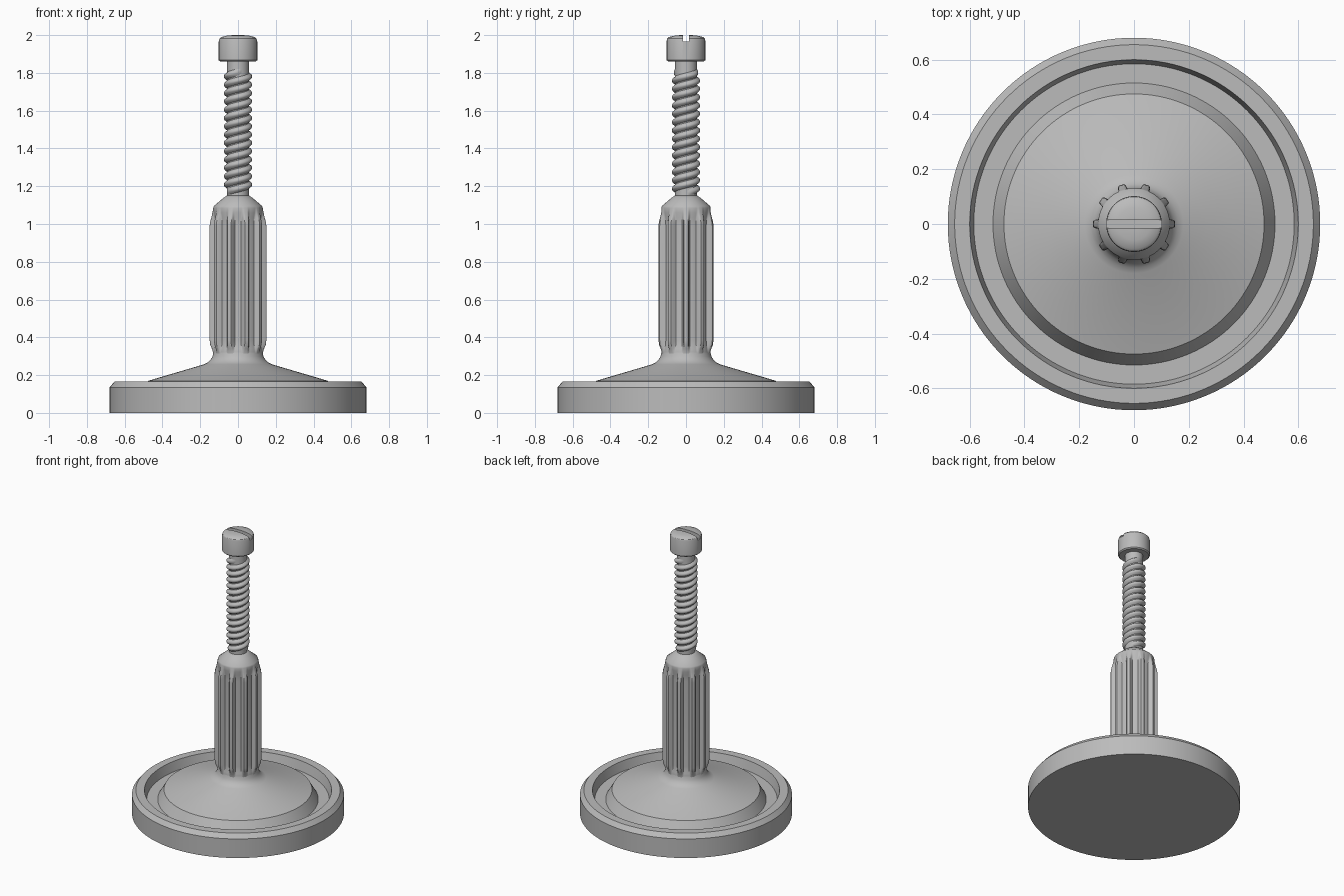
import bpy
import bmesh
from math import sin, cos, pi, tau, radians

old = bpy.data.objects.get("Cube")
if old:
    bpy.data.objects.remove(old)

grey = bpy.data.materials.new("plain grey")
grey.use_nodes = True
grey.diffuse_color = (0.5, 0.5, 0.5, 1)
grey.node_tree.nodes["Principled BSDF"].inputs["Base Color"].default_value = (0.5, 0.5, 0.5, 1)


def finish(bm, name, sharp=30):
    """Clean the mesh, smooth it with sharp creases and add it to the scene."""
    bmesh.ops.remove_doubles(bm, verts=bm.verts, dist=1e-5)
    bmesh.ops.recalc_face_normals(bm, faces=bm.faces)
    for f in bm.faces:
        f.smooth = True
    for e in bm.edges:
        if len(e.link_faces) == 2:
            e.smooth = e.calc_face_angle(0) < radians(sharp)
    me = bpy.data.meshes.new(name)
    bm.to_mesh(me)
    bm.free()
    me.materials.append(grey)
    ob = bpy.data.objects.new(name, me)
    bpy.context.scene.collection.objects.link(ob)
    return ob


def bridge(bm, a, b, closed=True):
    n = len(a)
    for i in range(n if closed else n - 1):
        j = (i + 1) % n
        bm.faces.new((a[i], a[j], b[j], b[i]))


def lathe(name, profile, segments=96, bump=lambda angle: 0, sharp=30):
    """Revolve (radius, z, rib height) rows; bump spreads the rib height around."""
    bm = bmesh.new()
    rings = []
    for row in profile:
        r, z = row[:2]
        rib = row[2] if len(row) > 2 else 0
        ring = []
        for i in range(segments):
            a = tau * i / segments
            rad = r + rib * bump(a)
            ring.append(bm.verts.new((rad * cos(a), rad * sin(a), z)))
        rings.append(ring)
    for a, b in zip(rings, rings[1:]):
        bridge(bm, a, b)
    return finish(bm, name, sharp)


# Foot: rimmed disc with a groove, rising into a flared cone
lathe("foot", [
    (0, 0), (0.68, 0), (0.68, 0.135), (0.655, 0.165), (0.6, 0.165),
    (0.585, 0.1), (0.515, 0.1), (0.475, 0.17), (0.18, 0.257),
    (0.16, 0.267), (0.145, 0.281), (0.135, 0.298), (0.13, 0.32), (0, 0.32)], 128)

# Grip: ten straight ribs fading out at both ends
RIBS = 10


def rib_shape(angle):
    step = tau / RIBS
    d = abs((angle + step / 2) % step - step / 2)
    t = min(max((radians(9.5) - d) / radians(5), 0), 1)
    return t * t * (3 - 2 * t)


lathe("ribbed_grip", [
    (0, 0.3, 0), (0.13, 0.3, 0), (0.13, 0.32, 0.002), (0.127, 0.34, 0.011),
    (0.123, 0.36, 0.024), (0.121, 0.385, 0.029), (0.121, 0.99, 0.029),
    (0.122, 1.01, 0.026), (0.125, 1.035, 0.016), (0.129, 1.06, 0.006),
    (0.131, 1.085, 0), (0.128, 1.095, 0), (0.075, 1.14, 0),
    (0.06, 1.15, 0), (0, 1.15, 0)], 180, rib_shape, 35)

# Screw shank
ROOT, CREST = 0.058, 0.075
lathe("screw_shank", [(0, 1.14), (ROOT, 1.14), (ROOT, 1.87), (0, 1.87)], 48)

# Two-start thread wound around the shank
PITCH, STARTS, STEPS = 0.044, 2, 40
LEAD = PITCH * STARTS
BOTTOM, TOP = 1.165, 1.81
bm = bmesh.new()
section = [(-0.47, 0), (-0.2, 0.85), (0, 1), (0.2, 0.85), (0.47, 0)]
total = int((TOP - BOTTOM) / LEAD * STEPS)
for s in range(STARTS):
    previous = None
    for k in range(total + 1):
        a = tau * (k / STEPS + s / STARTS)
        z = BOTTOM + LEAD * k / STEPS
        fade = min(1, k / 8, (total - k) / 8)
        current = []
        for offset, height in section:
            r = ROOT - 0.002 + (CREST - ROOT + 0.002) * height * fade
            current.append(bm.verts.new((r * cos(a), r * sin(a), z + offset * PITCH)))
        if previous:
            bridge(bm, previous, current, closed=False)
        previous = current
# Orient the open strips outward
bmesh.ops.recalc_face_normals(bm, faces=bm.faces)
thread = finish(bm, "screw_thread", 50)
me = thread.data
if sum(p.normal.x * p.center.x + p.normal.y * p.center.y for p in me.polygons) < 0:
    me.flip_normals()

# Screw head with a slot cut along x
head = lathe("screw_head", [
    (0, 1.86), (0.095, 1.86), (0.102, 1.867), (0.102, 1.972), (0.099, 1.982),
    (0.09, 1.99), (0.06, 1.997), (0.03, 2.0), (0, 2.0)], 64)

bm = bmesh.new()
bmesh.ops.create_cube(bm, size=1)
for v in bm.verts:
    v.co.x *= 0.4
    v.co.y *= 0.03
    v.co.z = v.co.z * 0.1 + 2.015
cutter = finish(bm, "slot_cutter")
for p in cutter.data.polygons:
    p.use_smooth = False
cutter.hide_render = True
cutter.hide_viewport = True
cutter.display_type = 'WIRE'
slot = head.modifiers.new("slot", 'BOOLEAN')
slot.operation = 'DIFFERENCE'
slot.solver = 'EXACT'
slot.object = cutter
